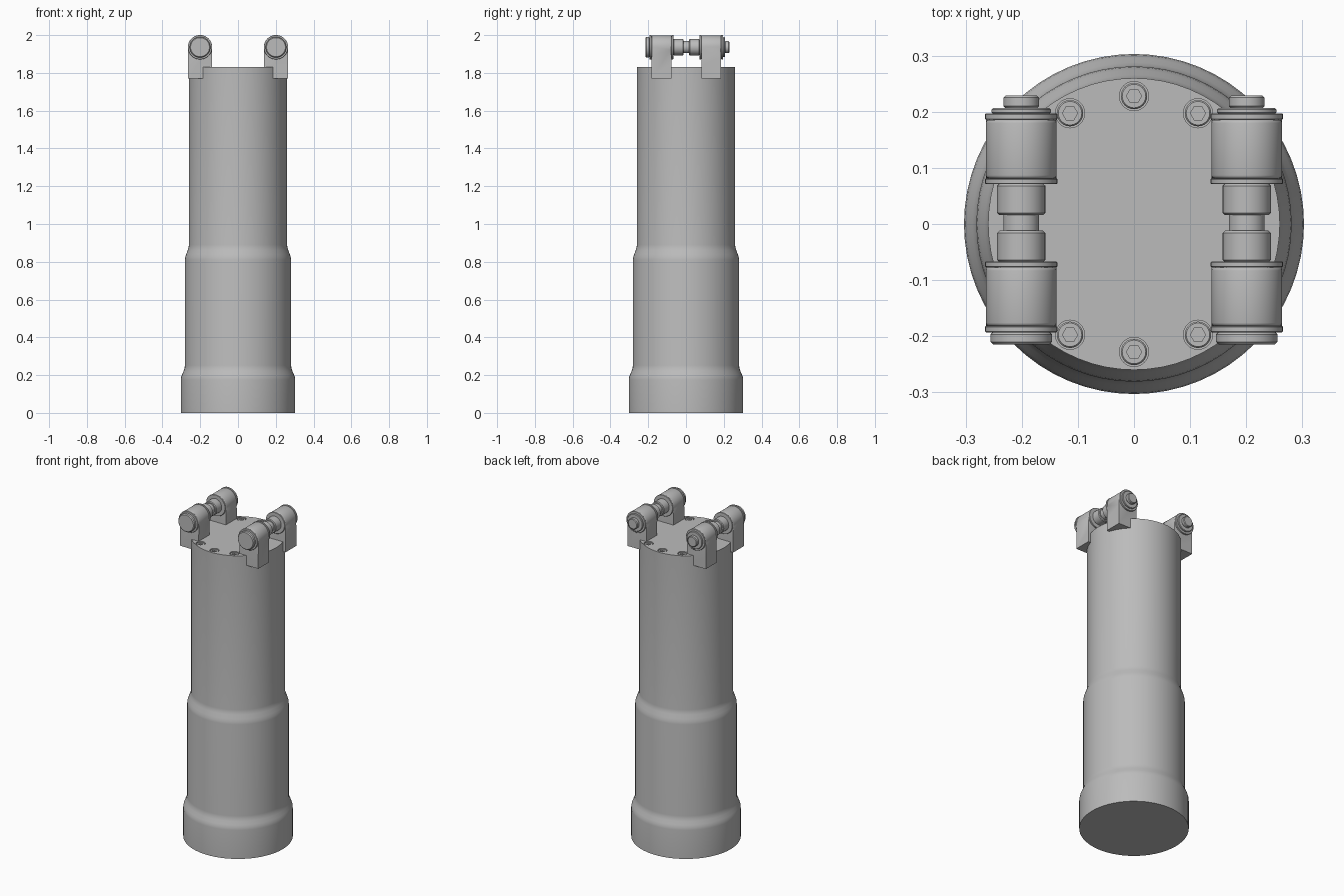
import bpy, bmesh, math
from mathutils import Matrix

cube = bpy.data.objects.get("Cube")
if cube:
    bpy.data.objects.remove(cube, do_unlink=True)

steel = bpy.data.materials.new("grey_metal")
steel.use_nodes = True
GREY = (0.5, 0.5, 0.5, 1)
steel.diffuse_color = GREY
steel.node_tree.nodes["Principled BSDF"].inputs["Base Color"].default_value = GREY

PIN_X, PIN_Z, MID_Y = 0.201, 1.936, 0.002   # hinge pin axis and its middle
TOP = 1.83                                   # top of the body


def finish(name, bm, angle=35):
    """Turn a bmesh into a shaded, coloured object."""
    bmesh.ops.recalc_face_normals(bm, faces=bm.faces)
    mesh = bpy.data.meshes.new(name)
    bm.to_mesh(mesh)
    bm.free()
    mesh.materials.append(steel)
    ob = bpy.data.objects.new(name, mesh)
    bpy.context.collection.objects.link(ob)
    shade(ob, angle)
    return ob


def shade(ob, angle=35):
    bpy.ops.object.select_all(action='DESELECT')
    ob.select_set(True)
    bpy.context.view_layer.objects.active = ob
    bpy.ops.object.shade_smooth_by_angle(angle=math.radians(angle))


def lathe(bm, profile, matrix=Matrix(), seg=40):
    """Revolve (radius, height) points about z, cap both ends, then place."""
    rings = []
    for r, h in profile:
        rings.append([bm.verts.new(matrix @ Matrix.Rotation(2 * math.pi * i / seg, 4, 'Z')
                                   @ Matrix.Translation((r, 0, h)).to_translation())
                      for i in range(seg)])
    for a, b in zip(rings, rings[1:]):
        for i in range(seg):
            j = (i + 1) % seg
            bm.faces.new((a[i], a[j], b[j], b[i]))
    bm.faces.new(rings[0][::-1])
    bm.faces.new(rings[-1])


def disc(r, a, b, c=0.002):
    """Profile of a short cylinder from a to b with chamfered rims."""
    return [(r - c, a), (r, a + c), (r, b - c), (r - c, b)]


def along_y(x):
    """Place a z axis lathe on the hinge axis so that its height runs to +y."""
    return Matrix.Translation((x, 0, PIN_Z)) @ Matrix.Rotation(-math.pi / 2, 4, 'X')


# Stepped body
bm = bmesh.new()
lathe(bm, [(0.303, 0), (0.303, 0.175), (0.301, 0.19), (0.296, 0.203), (0.288, 0.222),
           (0.283, 0.236), (0.281, 0.252), (0.281, 0.81), (0.279, 0.825), (0.274, 0.84),
           (0.266, 0.862), (0.262, 0.874), (0.26, 0.89), (0.26, TOP)], seg=64)
body = finish("body", bm)

# Bolt positions around the top plate
bolts = [(math.cos(math.radians(a)) * 0.228, math.sin(math.radians(a)) * 0.228)
         for a in (60, 90, 120, 240, 270, 300)]

# Counterbores cut into the top
bm = bmesh.new()
for x, y in bolts:
    lathe(bm, [(0.026, TOP - 0.025), (0.026, TOP + 0.02)], Matrix.Translation((x, y, 0)), 32)
cutter = finish("bolt_hole_cutter", bm)
cutter.hide_render = True
cut = body.modifiers.new("bolt_holes", 'BOOLEAN')
cut.object = cutter
cut.operation = 'DIFFERENCE'
cut.solver = 'EXACT'
bpy.context.view_layer.objects.active = body
bpy.ops.object.modifier_apply(modifier=cut.name)
bpy.data.objects.remove(cutter, do_unlink=True)
shade(body)

# Socket head bolts: a round head with a hexagonal recess
for n, (x, y) in enumerate(bolts):
    bm = bmesh.new()
    seg = 24
    place = Matrix.Translation((x, y, 0))
    lathe(bm, [(0.0235, TOP - 0.03), (0.0235, TOP - 0.006), (0.021, TOP - 0.003)], place, seg)
    bm.faces.ensure_lookup_table()
    cap = bm.faces[-1]
    outer = list(cap.verts)
    bm.faces.remove(cap)
    hexes = [[bm.verts.new((x + 0.0135 * math.cos(k * math.pi / 3),
                            y + 0.0135 * math.sin(k * math.pi / 3), z)) for k in range(6)]
             for z in (TOP - 0.003, TOP - 0.016)]
    step = seg // 6
    for k in range(6):
        j = (k + 1) % 6
        arc = [outer[(k * step + i) % seg] for i in range(step + 1)]
        bm.faces.new(arc + [hexes[0][j], hexes[0][k]])
        bm.faces.new((hexes[0][k], hexes[0][j], hexes[1][j], hexes[1][k]))
    bm.faces.new(hexes[1])
    finish(f"top_bolt_{n + 1}", bm)

for side, sx in (("left", 1), ("right", -1)):
    x = PIN_X * sx
    for end, sy in (("back", 1), ("front", -1)):
        # Lug: round topped block with softened rims
        bm = bmesh.new()
        r = 0.063
        outline = [(r * math.cos(math.pi * i / 24), r * math.sin(math.pi * i / 24))
                   for i in range(25)] + [(-r, 1.77 - PIN_Z), (r, 1.77 - PIN_Z)]
        ya, yb = MID_Y + sy * 0.079, MID_Y + sy * 0.184
        rows = [[bm.verts.new((x + px, y, PIN_Z + pz)) for px, pz in outline] for y in (ya, yb)]
        for row in rows:
            bm.faces.new(row)
        for i in range(len(outline)):
            j = (i + 1) % len(outline)
            bm.faces.new((rows[0][i], rows[0][j], rows[1][j], rows[1][i]))
        bmesh.ops.recalc_face_normals(bm, faces=bm.faces)
        rims = [e for e in bm.edges if abs(e.verts[0].co.y - e.verts[1].co.y) < 1e-5
                and min(v.co.z for v in e.verts) > PIN_Z - 0.001]
        bmesh.ops.bevel(bm, geom=rims, offset=0.006, segments=3, profile=0.5, affect='EDGES')
        finish(f"{side}_{end}_lug", bm)

        # Flanges on both sides of the lug and the inner sleeve
        for part, rad, a, b in (("outer_flange", 0.0645, 0.184, 0.195),
                                ("inner_flange", 0.0645, 0.069, 0.079),
                                ("sleeve", 0.043, 0.014, 0.070)):
            lo, hi = sorted((MID_Y + sy * a, MID_Y + sy * b))
            bm = bmesh.new()
            lathe(bm, disc(rad, lo, hi, 0.0015 if "flange" in part else 0.004), along_y(x))
            finish(f"{side}_{end}_{part}", bm)

    # Hinge pin with its head at the front, washer and nut at the back
    for part, rad, a, b, c in (("pin", 0.032, -0.19, 0.2, 0.002),
                               ("pin_head", 0.055, -0.215, -0.192, 0.005),
                               ("pin_washer", 0.053, 0.196, 0.207, 0.003),
                               ("pin_nut", 0.032, 0.206, 0.229, 0.004)):
        bm = bmesh.new()
        lathe(bm, disc(rad, a, b, c), along_y(x))
        finish(f"{side}_{part}", bm)
